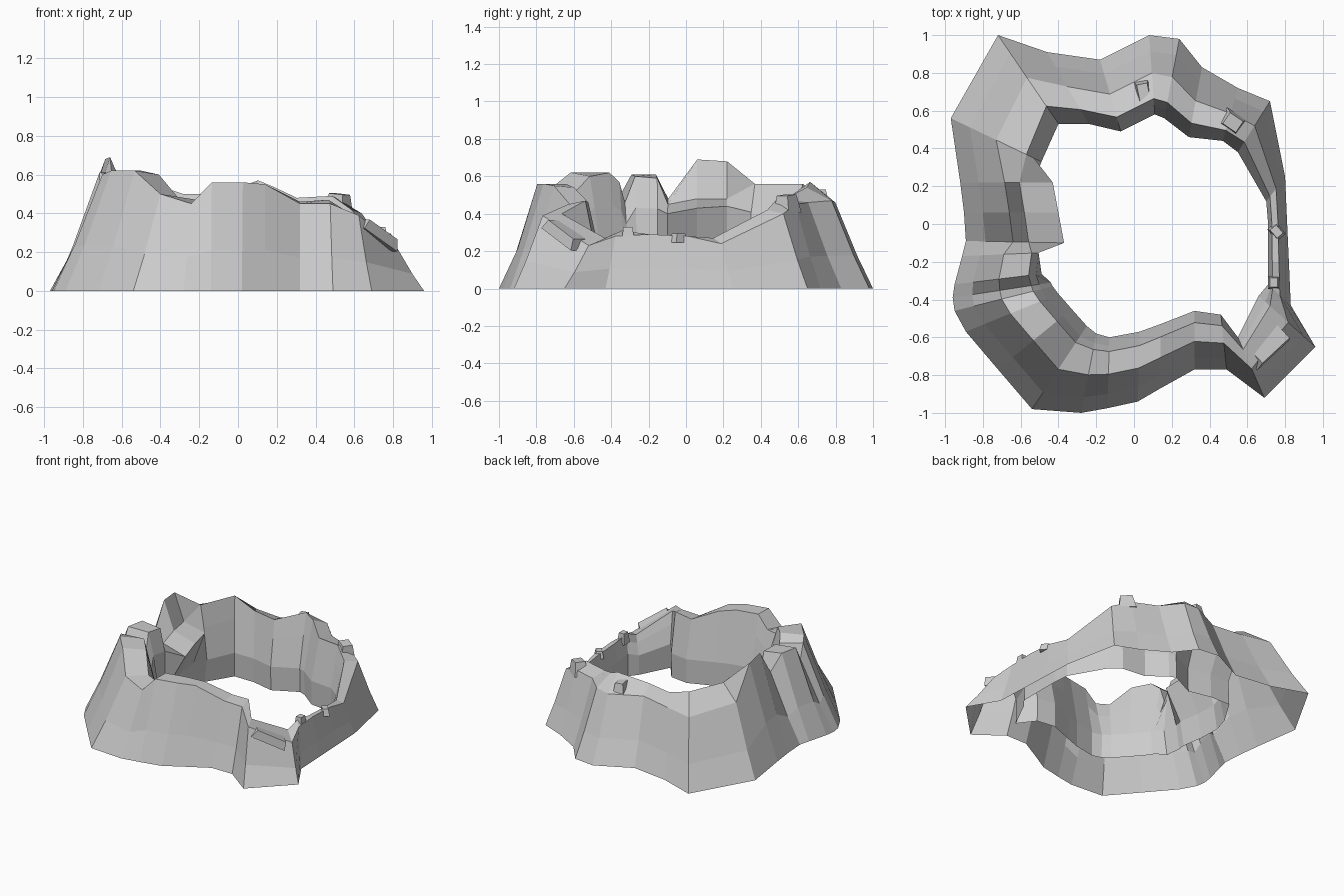
import bpy, bmesh
from mathutils import Vector, Euler

# Ground outline of the outer slope, counter-clockwise from the front right corner
OUTER = [(.96, -.65), (.83, -.43), (.82, -.2), (.81, .02), (.80, .25), (.72, .65),
         (.55, .72), (.36, .83), (.24, .98), (.08, 1.0), (-.18, .87), (-.46, .91),
         (-.72, 1.0), (-.97, .56), (-.92, .22), (-.90, .06), (-.89, -.09), (-.91, -.17),
         (-.95, -.32), (-.96, -.39), (-.95, -.46), (-.89, -.57),
         (-.72, -.77), (-.54, -.98), (-.28, -1.0), (-.14, -.975), (.02, -.94),
         (.14, -.87), (.32, -.77), (.49, -.77), (.69, -.92)]
# Inner edge of the wall as seen from above, same order
INNER = [(.66, -.38), (.71, -.32), (.71, -.2), (.71, .0), (.70, .12), (.55, .38),
         (.47, .44), (.29, .46), (.16, .56), (.11, .58), (-.07, .49), (-.24, .53),
         (-.40, .53), (-.47, .32), (-.43, .22), (-.40, .06), (-.37, -.1), (-.45, -.15),
         (-.46, -.26), (-.44, -.31), (-.43, -.33), (-.40, -.37),
         (-.33, -.45), (-.25, -.54), (-.2, -.58), (-.13, -.6), (.03, -.57),
         (.14, -.53), (.32, -.46), (.46, -.48), (.55, -.6)]
# Rim heights: outer lip, inner lip
RIM = [(.23, .27), (.28, .31), (.29, .29), (.28, .28), (.24, .27), (.40, .42),
       (.45, .49), (.46, .48), (.47, .54), (.46, .57), (.46, .50), (.45, .50),
       (.45, .56), (.48, .56), (.68, .48), (.69, .48), (.48, .45), (.61, .59),
       (.61, .60), (.50, .46), (.60, .57), (.62, .62),
       (.62, .60), (.50, .48), (.45, .47), (.56, .56), (.56, .56),
       (.55, .54), (.45, .46), (.45, .47), (.39, .40)]
# Left stations where the peak drops to a ledge that overhangs the ground
LEDGE = {14: .44, 15: .43, 16: .40}
UNDERCUT = {13: .9, 14: .74, 15: .70, 16: .70, 17: .82, 18: .88}


def section(i):
    a, b = Vector(OUTER[i]), Vector(INNER[i])
    ho, hi = RIM[i]
    crease = min(.18, hi * .55)
    foot = UNDERCUT.get(i, .99)
    ledge = (1.0, LEDGE[i]) if i in LEDGE else (.88, hi * .6 + crease * .4)
    steps = [(0, 0), (.2, .38 * ho), (.48, ho), (.64 if i in LEDGE else .8, hi),
             ledge, (min(1.0, foot + .06), crease), (foot, 0)]
    return [(*a.lerp(b, t), z) for t, z in steps]


def finish(bm, name):
    bmesh.ops.recalc_face_normals(bm, faces=bm.faces)
    mesh = bpy.data.meshes.new(name)
    bm.to_mesh(mesh)
    bm.free()
    ob = bpy.data.objects.new(name, mesh)
    bpy.context.collection.objects.link(ob)
    return ob


# Hollow crater wall: cross-sections bridged around the ring, open underneath
bm = bmesh.new()
rings = [[bm.verts.new(p) for p in section(i)] for i in range(len(OUTER))]
for i, r in enumerate(rings):
    s = rings[(i + 1) % len(rings)]
    for k in range(len(r) - 1):
        bm.faces.new((r[k], s[k], s[k + 1], r[k + 1]))
finish(bm, "crater_wall")


# Tapered stone blocks along the rim
def stone(name, loc, size, rot=(0, 0, 0), taper=.7):
    bm = bmesh.new()
    bmesh.ops.create_cube(bm, size=1)
    for v in bm.verts:
        if v.co.z > 0:
            v.co.x *= taper
            v.co.y *= taper
        v.co = Euler(rot).to_matrix() @ Vector([c * s for c, s in zip(v.co, size)])
        v.co += Vector(loc)
    finish(bm, name)


stone("corner_slab", (.71, -.645, .29), (.26, .11, .06), (0, .48, .75), .85)
stone("back_rim_stone", (.05, .70, .49), (.08, .12, .08), (0, 0, .2))
stone("right_rim_stone", (.755, -.04, .27), (.06, .08, .05), (0, 0, .7))
stone("right_front_stone", (.74, -.31, .29), (.06, .07, .08))
stone("back_right_stone", (.52, .54, .45), (.12, .10, .10), (0, .1, -.6))
